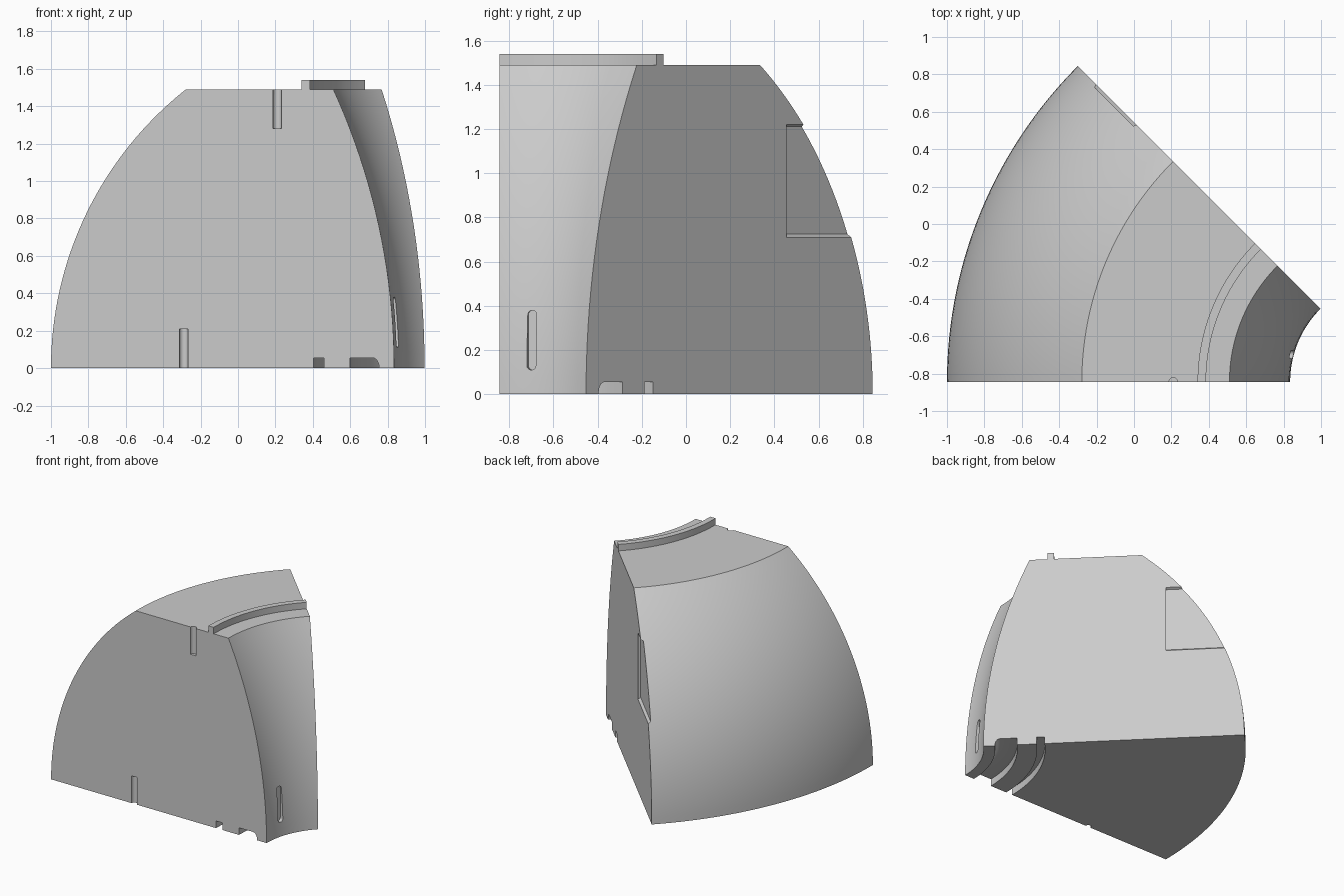
import bpy, bmesh
from math import sin, cos, pi, radians, sqrt, asin
from mathutils import Vector, Matrix

cube = bpy.data.objects.get("Cube")
if cube:
    bpy.data.objects.remove(cube, do_unlink=True)

AXIS = Vector((1.39, -0.845, 0))   # centre line of the revolved dome
TOP = 1.49
SWEEP = radians(45)
STEPS = 48

grey = bpy.data.materials.new("plain_grey")
grey.use_nodes = True
grey.diffuse_color = (0.6, 0.6, 0.6, 1)
grey.node_tree.nodes["Principled BSDF"].inputs["Base Color"].default_value = (0.6, 0.6, 0.6, 1)


def polar(r, angle, z):
    """Point at radius r, swept back from the front face by angle."""
    return AXIS + Vector((-r * cos(angle), r * sin(angle), z))


def make_object(name, bm):
    bmesh.ops.recalc_face_normals(bm, faces=bm.faces)
    mesh = bpy.data.meshes.new(name)
    bm.to_mesh(mesh)
    bm.free()
    mesh.materials.append(grey)
    obj = bpy.data.objects.new(name, mesh)
    bpy.context.collection.objects.link(obj)
    return obj


def loft(name, rings):
    """Skin matching closed rings of points and cap both ends."""
    bm = bmesh.new()
    rows = [[bm.verts.new(p) for p in ring] for ring in rings]
    n = len(rows[0])
    for a, b in zip(rows, rows[1:]):
        for i in range(n):
            j = (i + 1) % n
            bm.faces.new((a[i], a[j], b[j], b[i]))
    bm.faces.new(rows[0])
    bm.faces.new(rows[-1])
    return make_object(name, bm)


def wall(r_base, radius, steps):
    """Arc that starts upright at the base and bends towards the top."""
    limit = asin(TOP / radius)
    return [(radius * cos(limit * i / steps) - radius, radius * sin(limit * i / steps))
            for i in range(steps + 1)]


# Cross-section: outer wall, top lip, inner wall, two grooves underneath
outer = [(2.39 + d, z) for d, z in wall(2.39, 1.9, 32)]
inner = [(0.555 - d, z) for d, z in wall(0.555, 3.58, 20)]
lip = [(1.05, TOP), (1.05, 1.54), (1.005, 1.54), (1.005, TOP)]
cove = [(0.635 + 0.035 * (1 - cos(t * pi / 12)), 0.055 * sin(t * pi / 12)) for t in range(7)]
grooves = cove + [(0.79, 0.055), (0.79, 0), (0.93, 0), (0.93, 0.055), (0.985, 0.055), (0.985, 0)]
profile = outer + lip + inner[::-1] + grooves

body = loft("dome_segment", [[polar(r, SWEEP * i / STEPS, z) for r, z in profile]
                             for i in range(STEPS + 1)])


# Half-round pin holes in the front face
def pin_hole(name, x, z0, z1):
    bm = bmesh.new()
    bmesh.ops.create_cone(bm, cap_ends=True, segments=32, radius1=0.0235, radius2=0.0235,
                          depth=z1 - z0, matrix=Matrix.Translation((x, AXIS.y, (z0 + z1) / 2)))
    return make_object(name, bm)


cutters = [pin_hole("lower_pin_cutter", -0.29, -0.1, 0.21),
           pin_hole("upper_pin_cutter", 0.21, 1.28, 1.6)]

# Shallow pocket in the angled face, with sloped top and bottom
inward = Vector((-1, -1, 0)) / sqrt(2)
rings = []
for depth in (-0.02, 0.018):
    low, high = 0.71 + 0.8 * depth, 1.22 - 0.5 * depth
    rings.append([polar(r, SWEEP, z) + inward * depth
                  for r, z in ((1.838, low), (2.6, low), (2.6, high), (1.838, high))])
cutters.append(loft("pocket_cutter", rings))

# Round-ended slot in the inner wall
slot_angle = asin(0.145 / 0.557)
side = Vector((sin(slot_angle), cos(slot_angle), 0))
outline = []
for centre, start in ((0.36, 0), (0.13, pi)):
    for i in range(13):
        t = start + pi * i / 12
        outline.append((0.021 * cos(t), centre + 0.02 * sin(t)))
cutters.append(loft("slot_cutter", [[polar(r, slot_angle, z) + side * s for s, z in outline]
                                    for r in (0.45, 0.585)]))

# Cut the recesses and shade
bpy.ops.object.select_all(action='DESELECT')
body.select_set(True)
bpy.context.view_layer.objects.active = body
for cutter in cutters:
    cutter.hide_render = True
    mod = body.modifiers.new(cutter.name, 'BOOLEAN')
    mod.operation = 'DIFFERENCE'
    mod.solver = 'EXACT'
    mod.object = cutter
    bpy.ops.object.modifier_apply(modifier=mod.name)
    bpy.data.objects.remove(cutter, do_unlink=True)
bpy.ops.object.shade_smooth_by_angle(angle=radians(25))
